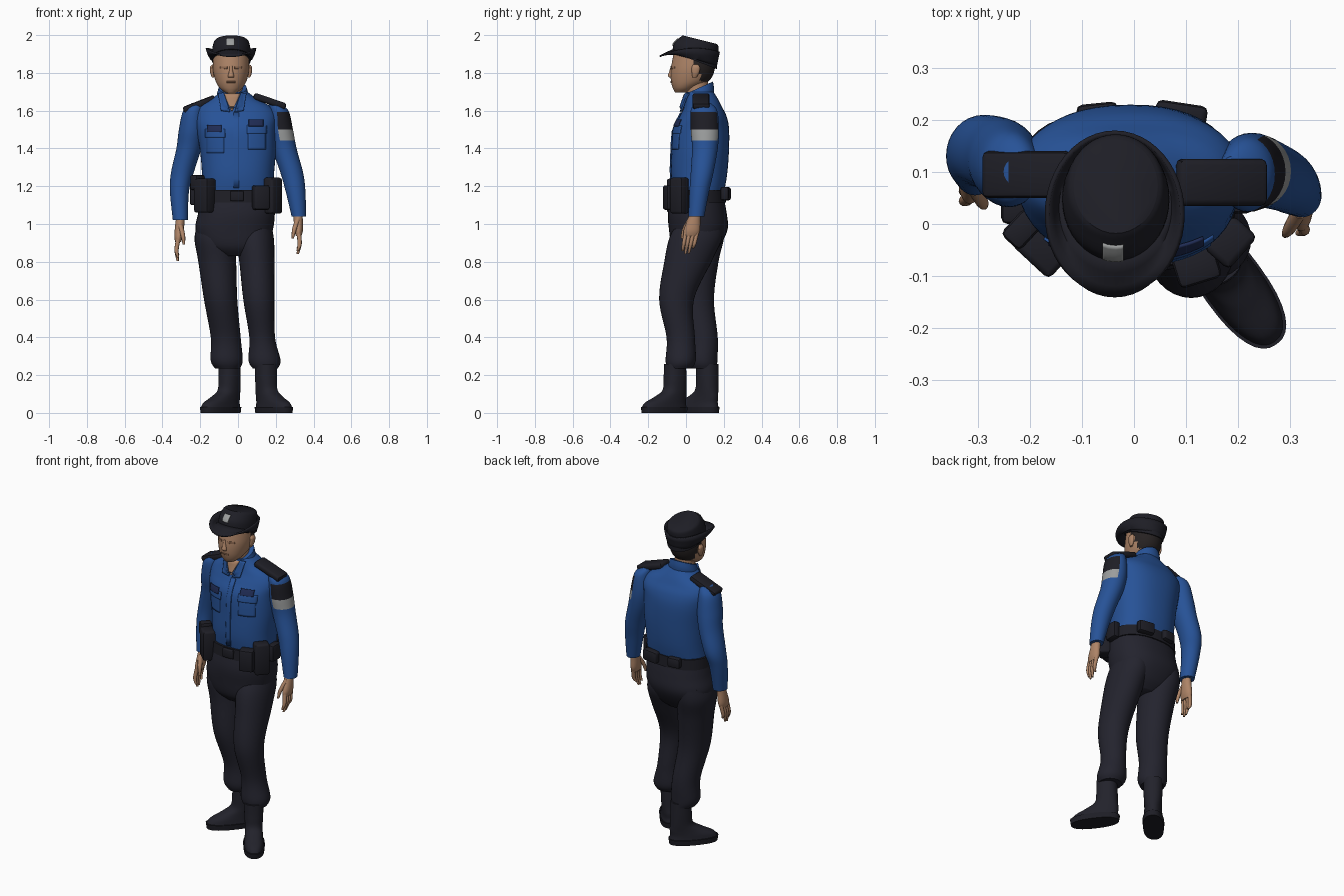
import bpy, bmesh, math
from mathutils import Vector, Matrix
from mathutils.bvhtree import BVHTree

default_cube = bpy.data.objects.get("Cube")
if default_cube:
    bpy.data.objects.remove(default_cube, do_unlink=True)


def material(name, *colour):
    mat = bpy.data.materials.new(name)
    mat.use_nodes = True
    mat.diffuse_color = (*colour, 1)
    shader = next(n for n in mat.node_tree.nodes if n.type == 'BSDF_PRINCIPLED')
    shader.inputs["Base Color"].default_value = (*colour, 1)
    shader.inputs["Roughness"].default_value = 0.8
    return mat


SHIRT = material("shirt blue", .02, .085, .31)
CLOTH = material("trouser navy", .017, .017, .027)
BLACK = material("cap and belt black", .013, .013, .019)
BOOT = material("boot leather", .016, .016, .024)
SKIN = material("skin", .42, .23, .135)
DARK_SKIN = material("brow and lip brown", .27, .14, .08)
HAIR = material("hair", .02, .016, .016)
SILVER = material("silver grey", .33, .34, .34)
EMBLEM = material("emblem navy", .014, .025, .09)


def finish(name, bm, mats, angle=45):
    """Turn a bmesh into a smooth object with sharp edges kept."""
    bmesh.ops.recalc_face_normals(bm, faces=bm.faces)
    mesh = bpy.data.meshes.new(name)
    bm.to_mesh(mesh)
    bm.free()
    for mat in mats:
        mesh.materials.append(mat)
    mesh.shade_smooth()
    mesh.set_sharp_from_angle(angle=math.radians(angle))
    obj = bpy.data.objects.new(name, mesh)
    bpy.context.collection.objects.link(obj)
    return obj


def spline(a, b, c, d, t):
    """Catmull-Rom point between b and c."""
    return b + (c - a) * t / 2 + (a - b * 2.5 + c * 2 - d / 2) * t**2 + (b * 3 - a - c * 3 + d) * t**3 / 2


def loft(name, rings, mats, rule=None, steps=6, sides=32, turn=0, power=2.0):
    """Skin oval rings (x, y, z, half width, half depth, tilt) into a closed body."""
    keys = [Vector(list(r) + [0] * (6 - len(r))) for r in rings]
    keys = [keys[0]] + keys + [keys[-1]]
    dense = []
    for i in range(1, len(keys) - 2):
        dense += [spline(*keys[i - 1:i + 3], s / steps) for s in range(steps)]
    dense.append(keys[-1])
    bm = bmesh.new()
    loops = []
    for x, y, z, rx, ry, tilt in dense:
        loop = []
        for k in range(sides):
            a = math.tau * k / sides
            c, s = math.cos(a), math.sin(a)
            u = math.copysign(abs(c) ** (2 / power), c) * rx
            v = math.copysign(abs(s) ** (2 / power), s) * ry
            px = u * math.cos(turn) - v * math.sin(turn)
            py = u * math.sin(turn) + v * math.cos(turn)
            loop.append(bm.verts.new((x + px, y + py, z + tilt * py)))
        loops.append(loop)
    for low, high in zip(loops, loops[1:]):
        for k in range(sides):
            n = (k + 1) % sides
            bm.faces.new((low[k], low[n], high[n], high[k]))
    bm.faces.new(loops[0])
    bm.faces.new(loops[-1])
    bmesh.ops.recalc_face_normals(bm, faces=bm.faces)
    if rule:
        for f in bm.faces:
            f.material_index = rule(f.calc_center_median(), f.normal)
    return finish(name, bm, mats)


def box(name, centre, size, mat, yaw=0, pitch=0, bevel=.012):
    bm = bmesh.new()
    bmesh.ops.create_cube(bm, size=1)
    bmesh.ops.scale(bm, vec=size, verts=bm.verts)
    bmesh.ops.bevel(bm, geom=bm.edges[:], offset=bevel, segments=2, affect='EDGES', profile=.5)
    spin = Matrix.Rotation(yaw, 4, 'Z') @ Matrix.Rotation(pitch, 4, 'Y')
    bm.transform(Matrix.Translation(centre) @ spin)
    return finish(name, bm, [mat])


def plate(name, corners, mat, targets, lift=.003, thick=.006, cells=8):
    """Lay a thin four-cornered (x, z) panel over the front of other parts."""
    trees = [BVHTree.FromPolygons([v.co for v in t.data.vertices],
                                  [p.vertices for p in t.data.polygons]) for t in targets]
    a, b, c, d = [Vector(p) for p in corners]
    bm = bmesh.new()
    grid, y = [], 0
    for j in range(cells + 1):
        row = []
        for i in range(cells + 1):
            p = a.lerp(b, i / cells).lerp(d.lerp(c, i / cells), j / cells)
            hits = [t.ray_cast(Vector((p.x, -1, p.y)), Vector((0, 1, 0)))[0] for t in trees]
            y = min([h.y for h in hits if h], default=y)
            row.append(bm.verts.new((p.x, y - lift, p.y)))
        grid.append(row)
    for low, high in zip(grid, grid[1:]):
        for i in range(cells):
            bm.faces.new((low[i], low[i + 1], high[i + 1], high[i]))
    obj = finish(name, bm, [mat])
    solid = obj.modifiers.new("thickness", 'SOLIDIFY')
    solid.thickness, solid.offset = thick, 0
    return obj


def rect(x, z, w, h):
    return [(x - w, z - h), (x + w, z - h), (x + w, z + h), (x - w, z + h)]


# Shirt body and collar
torso = loft("shirt_body", [
    (0, .065, 1.14, .19, .13), (0, .068, 1.25, .19, .148), (0, .075, 1.38, .2, .152),
    (-.01, .08, 1.5, .21, .148), (-.01, .09, 1.57, .215, .125), (-.015, .09, 1.62, .19, .1),
    (-.02, .085, 1.66, .125, .085), (-.02, .075, 1.7, .07, .07)], [SHIRT], sides=48, power=2.3)
collar = loft("collar", [(-.025, .06, 1.64, .09, .085, .3), (-.028, .065, 1.68, .085, .083, .45),
                         (-.028, .067, 1.72, .074, .076, .45)], [SHIRT])
front = [torso, collar]
plate("open_neck", [(-.035, 1.6), (-.03, 1.6), (.012, 1.69), (-.075, 1.69)], SKIN, front)
for side, s in (("right", -1), ("left", 1)):
    mid = -.03
    plate(side + "_collar_flap", [(mid + s * .012, 1.595), (mid + s * .06, 1.6), (mid + s * .073, 1.69),
                                  (mid + s * .045, 1.695)], SHIRT, front, lift=.008, thick=.009)
    plate(side + "_pocket_flap", rect(s * .11 - .01, 1.49 + s * .01, .052, .022), SHIRT, [torso])
    plate(side + "_pocket", rect(s * .11 - .01, 1.43 + s * .01, .046, .045), SHIRT, [torso], lift=.001)
    plate(side + "_emblem", rect(s * .11 - .015, 1.52 + s * .015, .038, .018), EMBLEM, [torso], lift=.007)
plate("button_placket", rect(-.01, 1.39, .015, .2), SHIRT, [torso])


# Sleeves, the left one with a banded shoulder patch
def patch(c, n):
    if n.x * .9 - n.y * .3 < .1 or not 1.445 < c.z < 1.595:
        return 0
    return 1 if c.z > 1.5 else 2


loft("right_sleeve", [
    (-.215, .1, 1.64, .03, .04), (-.235, .105, 1.6, .055, .07), (-.245, .115, 1.5, .068, .08),
    (-.26, .13, 1.4, .066, .075), (-.295, .14, 1.27, .06, .068), (-.31, .125, 1.17, .05, .056),
    (-.305, .1, 1.02, .04, .045)], [SHIRT])
loft("left_sleeve", [
    (.19, .09, 1.64, .03, .04), (.215, .095, 1.6, .052, .07), (.225, .1, 1.5, .066, .075),
    (.245, .1, 1.4, .065, .068), (.285, .085, 1.27, .06, .06), (.305, .07, 1.17, .052, .052),
    (.322, .055, 1.04, .038, .042)], [SHIRT, BLACK, SILVER], rule=patch, steps=10)
box("right_epaulette", (-.205, .095, 1.635), (.18, .09, .035), BLACK, pitch=-.37)
box("left_epaulette", (.168, .08, 1.65), (.18, .09, .035), BLACK, pitch=.33)


# Hands
def hand(side, s, wrist, reach):
    wrist, reach = Vector(wrist), Vector(reach)

    def ring(t, rx, ry, dx=0, dy=0):
        return (*(wrist + reach * t + Vector((dx, dy, 0))), rx, ry)

    loft(side + "_palm", [ring(-.1, .022, .028), ring(.15, .024, .033), ring(.42, .023, .043),
                          ring(.56, .015, .038)], [SKIN], sides=20)
    for i, tip in enumerate((.92, 1, .98, .86)):
        dy = (i - 1.5) * .02
        loft(f"{side}_finger_{i + 1}", [ring(.45, .012, .011, 0, dy), ring(.75, .011, .01, s * .004, dy * .95),
                                        ring(tip, .006, .006, -s * .008, dy * .85)], [SKIN], sides=10)
    loft(side + "_thumb", [ring(.12, .014, .016, 0, -.018), ring(.4, .012, .013, -s * .022, -.04),
                           ring(.62, .006, .007, -s * .032, -.042)], [SKIN], sides=10)


hand("right", -1, (-.305, .095, 1.03), (-.022, -.03, -.225))
hand("left", 1, (.318, .05, 1.06), (.006, -.045, -.22))

# Trousers
loft("trouser_seat", [(-.005, .06, 1.16, .195, .135), (-.008, .06, 1.06, .203, .155),
                      (-.02, .065, .97, .205, .155), (-.015, .05, .88, .17, .125),
                      (-.01, .045, .83, .09, .08)], [CLOTH], power=2.3)
loft("right_trouser_leg", [
    (-.125, .08, 1, .09, .12), (-.125, .07, .92, .105, .13), (-.11, .06, .8, .1, .112),
    (-.092, .05, .6, .088, .098), (-.065, .088, .4, .079, .08), (-.06, .088, .28, .085, .078),
    (-.055, .095, .235, .066, .068)], [CLOTH])
loft("left_trouser_leg", [
    (.09, .07, 1, .085, .12), (.09, .05, .92, .1, .14), (.1, .01, .8, .093, .125),
    (.11, -.05, .6, .082, .092), (.128, -.028, .4, .068, .075), (.14, -.028, .28, .085, .08),
    (.145, -.035, .235, .066, .065)], [CLOTH])


# Boots
def boot(side, x, y, heading):
    way = Vector((math.cos(heading), math.sin(heading)))

    def ring(shift, z, half_length, half_width):
        return (x + way.x * shift, y + way.y * shift, z, half_length, half_width)

    loft(side + "_boot", [
        ring(0, .03, .138, .056), ring(-.008, .055, .125, .053), ring(-.04, .085, .095, .05),
        ring(-.066, .12, .066, .05), ring(-.07, .18, .06, .053), ring(-.07, .26, .058, .055)],
        [BOOT], turn=heading, power=2.3)
    loft(side + "_boot_sole", [ring(0, 0, .138, .058), ring(0, .032, .143, .061)],
         [BLACK], turn=heading, power=2.4, steps=1)


boot("right", -.092, .06, math.radians(-132))
boot("left", .19, -.115, math.radians(-54))

# Belt with its pouches
loft("belt", [(-.003, .062, 1.115, .203, .15), (-.003, .062, 1.18, .201, .147)], [BLACK], steps=1, power=2.3)
box("buckle", (-.005, -.088, 1.148), (.07, .02, .055), BLACK, bevel=.006)
for name, centre, size, yaw in (
        ("holster", (-.175, -.045, 1.15), (.1, .075, .18), -.75),
        ("holster_grip", (-.215, -.01, 1.22), (.05, .07, .08), -.75),
        ("right_side_pouch", (-.225, .03, 1.16), (.06, .06, .12), 0),
        ("front_pouch", (.12, -.082, 1.14), (.085, .065, .13), .3),
        ("radio_pouch", (.185, -.035, 1.15), (.085, .065, .19), .85),
        ("left_side_pouch", (.205, .06, 1.16), (.045, .08, .1), 0),
        ("left_back_pouch", (.09, .21, 1.16), (.1, .045, .07), -.15),
        ("right_back_pouch", (-.07, .212, 1.16), (.08, .04, .06), .1)):
    box(name, centre, size, BLACK, yaw=yaw)


# Head
def hairline(c, n):
    return 1 if c.y > .075 and c.z > 1.755 or c.y > .045 and c.z > 1.835 else 0


loft("neck", [(-.028, .065, 1.62, .06, .06), (-.032, .06, 1.7, .056, .06), (-.035, .05, 1.78, .06, .065)], [SKIN])
head = loft("head", [
    (-.037, -.022, 1.695, .03, .035), (-.037, -.006, 1.72, .06, .064), (-.037, .022, 1.76, .083, .102),
    (-.037, .036, 1.82, .096, .116), (-.037, .042, 1.9, .094, .108)], [SKIN, HAIR], rule=hairline, steps=8, sides=40)
loft("nose", [(-.037, -.082, 1.775, .014, .006), (-.037, -.083, 1.785, .016, .013),
              (-.037, -.078, 1.81, .01, .01), (-.037, -.074, 1.84, .007, .006)], [SKIN], sides=12)
plate("mouth", rect(-.037, 1.752, .024, .004), DARK_SKIN, [head], lift=.001, thick=.004)
for side, s in (("right", -1), ("left", 1)):
    plate(side + "_eye", rect(-.037 + s * .038, 1.828, .018, .006), DARK_SKIN, [head], lift=.001, thick=.004)
    x = -.037 + s * .095
    loft(side + "_ear", [(x, .045, 1.775, .006, .01), (x + s * .004, .05, 1.8, .011, .02),
                         (x + s * .006, .052, 1.83, .01, .022), (x, .05, 1.845, .005, .012)], [SKIN], sides=14)

# Cap crown, badge and brim with raised sides
crown = loft("cap_crown", [
    (-.035, .046, 1.865, .103, .118, -.38), (-.035, .052, 1.92, .102, .116, -.3),
    (-.035, .07, 1.962, .093, .102, -.25), (-.035, .072, 1.976, .08, .09, -.25)], [BLACK], sides=40)
plate("cap_badge", rect(-.04, 1.963, .02, .018), SILVER, [crown])

bm = bmesh.new()
rows, count = [], 48
for t in (0, .35, .7, 1):
    row = []
    for k in range(count):
        a = math.tau * k / count
        c, s = math.cos(a), math.sin(a)
        inner = Vector((-.035 + .099 * c, .046 + .112 * s, 1.878 - .045 * s))
        outer = Vector((-.037 + .13 * c, .018 + .157 * s, 1.9 + .03 * c * c + .012 * s))
        p = inner.lerp(outer, t)
        p.z -= .02 * c * c * math.sin(math.pi * t)
        row.append(bm.verts.new(p))
    rows.append(row)
for near, far in zip(rows, rows[1:]):
    for k in range(count):
        n = (k + 1) % count
        bm.faces.new((near[k], near[n], far[n], far[k]))
brim = finish("cap_brim", bm, [BLACK])
solid = brim.modifiers.new("thickness", 'SOLIDIFY')
solid.thickness, solid.offset = .009, 0
